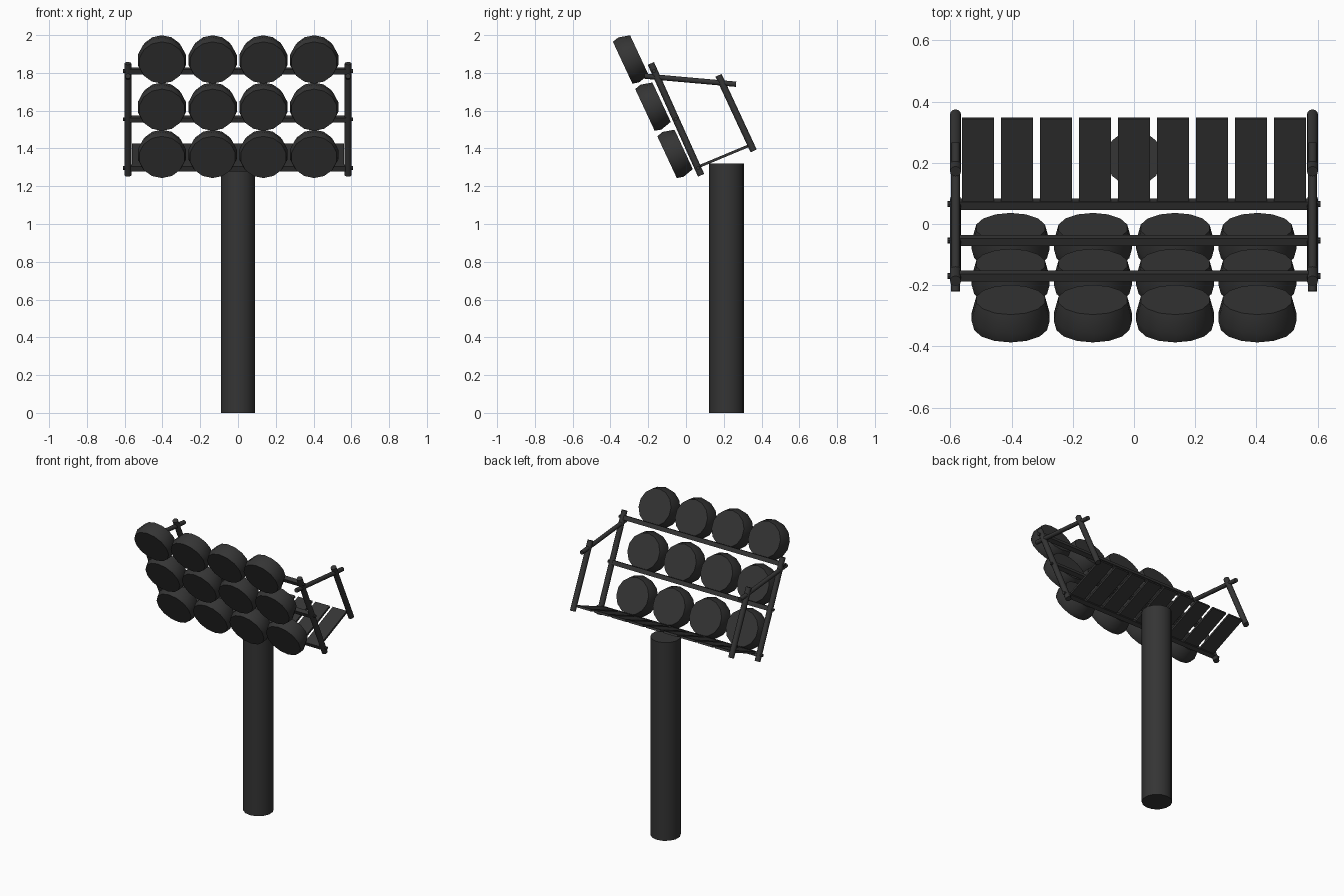
import bpy, bmesh, math
from mathutils import Vector, Matrix

if "Cube" in bpy.data.objects:
    bpy.data.objects.remove(bpy.data.objects["Cube"])

TILT = math.radians(25)
dark = bpy.data.materials.new("dark_metal")
dark.diffuse_color = (0.035, 0.035, 0.035, 1)
dark.use_nodes = True
dark.node_tree.nodes["Principled BSDF"].inputs["Base Color"].default_value = dark.diffuse_color


def finish(name, bm, matrix, smooth=False):
    bmesh.ops.recalc_face_normals(bm, faces=bm.faces)
    me = bpy.data.meshes.new(name)
    bm.to_mesh(me)
    bm.free()
    ob = bpy.data.objects.new(name, me)
    ob.matrix_world = matrix
    bpy.context.collection.objects.link(ob)
    me.materials.append(dark)
    if smooth:
        bpy.ops.object.select_all(action='DESELECT')
        ob.select_set(True)
        bpy.context.view_layer.objects.active = ob
        bpy.ops.object.shade_smooth_by_angle(angle=math.radians(32))
    return ob


def rod(name, a, b, r, sides=12):
    a, b = Vector(a), Vector(b)
    d = b - a
    bm = bmesh.new()
    bmesh.ops.create_cone(bm, cap_ends=True, segments=sides, radius1=r, radius2=r, depth=d.length)
    rot = d.to_track_quat('Z', 'Y').to_matrix().to_4x4()
    return finish(name, bm, Matrix.Translation((a + b) / 2) @ rot, True)


def box(name, centre, size, angle):
    bm = bmesh.new()
    bmesh.ops.create_cube(bm, size=1)
    bmesh.ops.scale(bm, vec=size, verts=bm.verts)
    return finish(name, bm, Matrix.Translation(centre) @ Matrix.Rotation(angle, 4, 'X'))


def lathe(name, profile, matrix, sides=14):
    bm = bmesh.new()
    rings = []
    for r, z in profile:
        rings.append([bm.verts.new((r * math.cos(2 * math.pi * (i + 0.5) / sides),
                                    r * math.sin(2 * math.pi * (i + 0.5) / sides), z))
                      for i in range(sides)])
    for p, q in zip(rings, rings[1:]):
        for i in range(sides):
            j = (i + 1) % sides
            bm.faces.new((p[i], p[j], q[j], q[i]))
    bm.faces.new(rings[0])
    bm.faces.new(rings[-1])
    return finish(name, bm, matrix, True)


# Main pole
rod("pole", (0, 0.215, 0), (0, 0.215, 1.32), 0.092, 14)

# Lamps: three tilted rows of four
lamp_profile = [(0.122, -0.05), (0.131, -0.015), (0.115, 0.047)]
face = Matrix.Rotation(TILT - math.pi / 2, 4, 'X')
for row, (y, z) in enumerate([(-0.055, 1.375), (-0.172, 1.625), (-0.29, 1.875)]):
    for col in range(4):
        x = -0.403 + col * 0.2687
        lathe(f"lamp_{row}_{col}", lamp_profile, Matrix.Translation((x, y, z)) @ face)

# Cross bars with bolts through the posts
for y, z in [(0.065, 1.297), (-0.054, 1.555), (-0.17, 1.81)]:
    box("cross_bar", (0, y, z), (1.15, 0.028, 0.028), TILT)
    rod("bar_bolt", (-0.61, y, z), (0.61, y, z), 0.01, 8)

# Side frames: front post, rear post, top arm
for s in (-1, 1):
    x = s * 0.583
    rod("front_post", (x, 0.08, 1.258), (x, -0.186, 1.85), 0.018)
    rod("rear_post", (x, 0.358, 1.387), (x, 0.172, 1.787), 0.018)
    rod("top_arm", (x, -0.22, 1.783), (x, 0.265, 1.74), 0.014)

# Walkway slats
for i in range(-4, 5):
    box("walkway_slat", (i * 0.1275, 0.207, 1.362), (0.104, 0.3, 0.014), math.atan2(0.115, 0.275))
